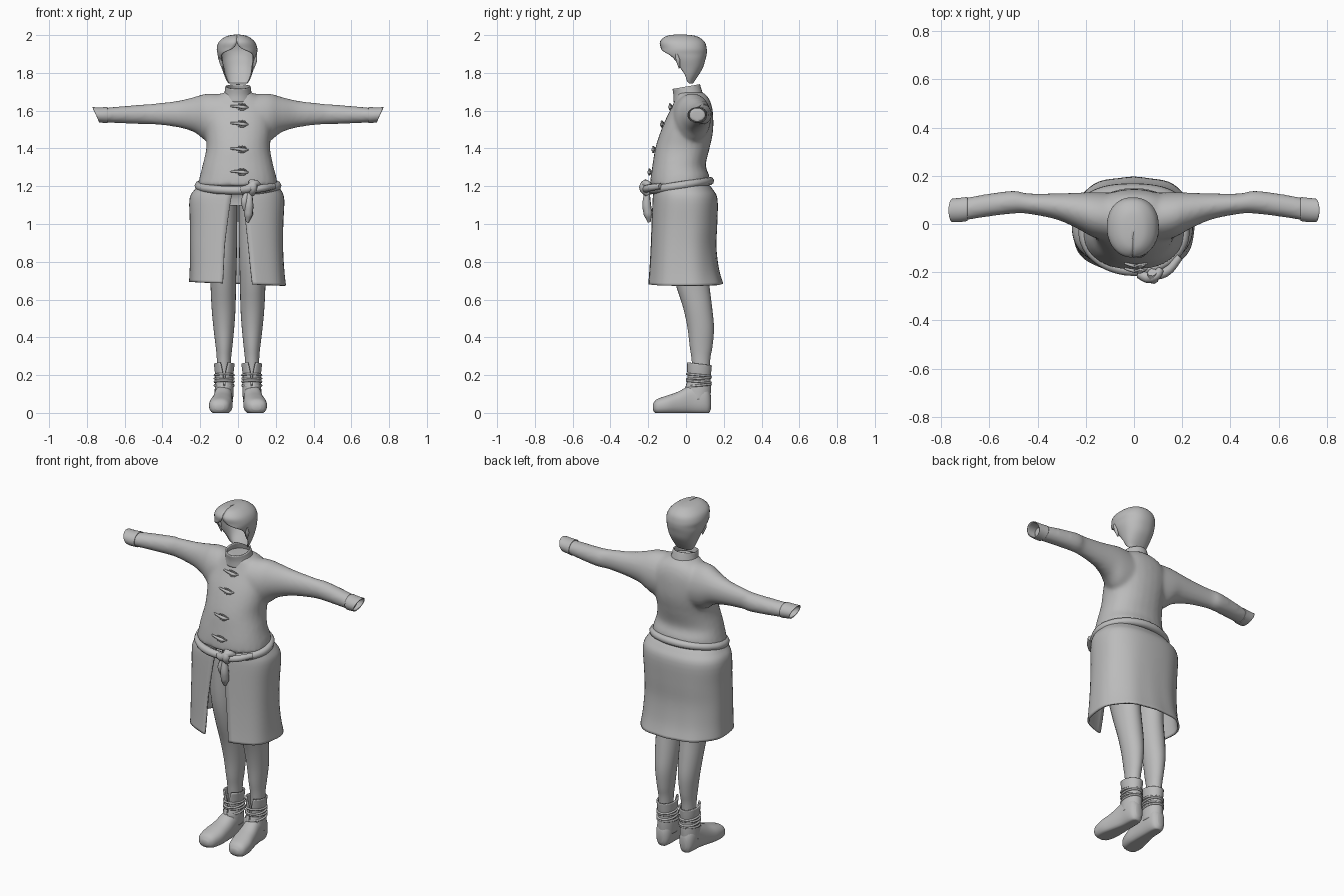
import bpy, bmesh, math
from mathutils import Vector

if "Cube" in bpy.data.objects:
    bpy.data.objects.remove(bpy.data.objects["Cube"])

grey = bpy.data.materials.new("cloth grey")
grey.diffuse_color = (0.5, 0.5, 0.5, 1)
grey.use_nodes = True
grey.node_tree.nodes["Principled BSDF"].inputs["Base Color"].default_value = grey.diffuse_color
H = math.pi / 2


def smooth_rows(rows, steps):
    """Catmull-Rom interpolation between the given section rows."""
    out = []
    for i in range(len(rows) - 1):
        p = [rows[max(i - 1, 0)], rows[i], rows[i + 1], rows[min(i + 2, len(rows) - 1)]]
        for s in range(steps):
            t = s / steps
            out.append([0.5 * (2 * b + (c - a) * t + (2 * a - 5 * b + 4 * c - d) * t * t
                               + (3 * b - a - 3 * c + d) * t ** 3) for a, b, c, d in zip(*p)])
    return out + [list(rows[-1])]


def loft(bm, rows, axis="z", n=28, e=1.0, arc=False, caps=(True, True), steps=4, flip=1, slant=0):
    """Rows are (position, u0, u1, v0, v1[, arc angle]); sections are rounded boxes."""
    rings = []
    rows = smooth_rows(rows, steps)
    for k, r in enumerate(rows):
        pos, u0, u1, v0, v1 = r[:5]
        ring = []
        for i in range(n + (1 if arc else 0)):
            t = -r[5] + (math.pi + 2 * r[5]) * i / n if arc else 2 * math.pi * i / n
            c, s = math.cos(t), math.sin(t)
            u = (u0 + u1) / 2 + (u1 - u0) / 2 * math.copysign(abs(c) ** e, c)
            dv = (v1 - v0) / 2 * math.copysign(abs(s) ** e, s)
            v = (v0 + v1) / 2 + dv
            if axis == "z":
                co = (u, v, pos)
            elif axis == "y":
                co = (u, pos, max(v, 0))
            else:
                co = (flip * (pos + slant * dv * k / (len(rows) - 1)), u, v)
            ring.append(bm.verts.new(co))
        rings.append(ring)
    for a, b in zip(rings, rings[1:]):
        for i in range(n):
            j = i + 1 if arc else (i + 1) % n
            bm.faces.new((a[i], a[j], b[j], b[i]))
    if not arc:
        for ring, cap in zip((rings[0], rings[-1]), caps):
            if cap:
                bm.faces.new(ring)


def finish(name, bm, mirror=False, thick=0, remesh=0):
    bmesh.ops.recalc_face_normals(bm, faces=bm.faces)
    me = bpy.data.meshes.new(name)
    bm.to_mesh(me)
    bm.free()
    ob = bpy.data.objects.new(name, me)
    bpy.context.collection.objects.link(ob)
    me.materials.append(grey)
    bpy.ops.object.select_all(action="DESELECT")
    bpy.context.view_layer.objects.active = ob
    ob.select_set(True)
    bpy.ops.object.shade_smooth_by_angle(angle=math.radians(50))
    if mirror:
        ob.modifiers.new("mirror", "MIRROR").use_mirror_merge = False
    if thick:
        m = ob.modifiers.new("thickness", "SOLIDIFY")
        m.thickness, m.offset = thick, 0
    if remesh:
        m = ob.modifiers.new("blend", "REMESH")
        m.mode, m.voxel_size, m.use_smooth_shade = "VOXEL", remesh, True
        m = ob.modifiers.new("soften", "SMOOTH")
        m.factor, m.iterations = 0.5, 6
    return ob


def tube(name, paths, radius, cyclic=False, mirror=False):
    """Round cord through each path of points; a point may carry its own thickness factor."""
    cu = bpy.data.curves.new(name, "CURVE")
    cu.dimensions, cu.bevel_depth, cu.bevel_resolution = "3D", radius, 2
    cu.resolution_u, cu.use_fill_caps = 4, True
    for path in paths:
        sp = cu.splines.new("BEZIER")
        sp.bezier_points.add(len(path) - 1)
        for bp, p in zip(sp.bezier_points, path):
            bp.co = p[:3]
            bp.radius = p[3] if len(p) > 3 else 1
            bp.handle_left_type = bp.handle_right_type = "AUTO"
        sp.use_cyclic_u = cyclic
    ob = bpy.data.objects.new(name, cu)
    bpy.context.collection.objects.link(ob)
    me = bpy.data.meshes.new_from_object(ob.evaluated_get(bpy.context.evaluated_depsgraph_get()))
    bpy.data.objects.remove(ob)
    bm = bmesh.new()
    bm.from_mesh(me)
    bpy.data.meshes.remove(me)
    return finish(name, bm, mirror)


def oval(cx, cy, cz, rx, ry, tilt, n=16):
    return [(cx + rx * math.cos(2 * math.pi * i / n), cy + ry * math.sin(2 * math.pi * i / n),
             cz + tilt * math.sin(2 * math.pi * i / n)) for i in range(n)]


# Jacket: torso and sleeves blended together
bm = bmesh.new()
loft(bm, [(1.20, -.215, .21, -.19, .12), (1.25, -.203, .203, -.187, .125), (1.31, -.188, .187, -.178, .105),
          (1.40, -.168, .17, -.163, .125), (1.48, -.172, .177, -.138, .142), (1.55, -.18, .18, -.11, .145),
          (1.62, -.17, .17, -.075, .138), (1.67, -.125, .125, -.055, .118), (1.70, -.065, .065, -.05, .085)],
     e=0.9)
arm = [(.10, -.075, .13, 1.42, 1.69), (.17, -.055, .132, 1.44, 1.69), (.23, -.022, .13, 1.485, 1.673),
       (.32, .018, .127, 1.512, 1.652), (.44, .042, .127, 1.527, 1.638), (.50, .043, .138, 1.528, 1.633),
       (.62, .028, .123, 1.533, 1.623), (.715, .012, .105, 1.538, 1.614)]
for side in (1, -1):
    loft(bm, arm, axis="x", flip=side)
finish("jacket", bm, remesh=0.011)

# Open sleeve ends, cut on a slant
bm = bmesh.new()
loft(bm, [(.69, .015, .11, 1.536, 1.617), (.72, .011, .106, 1.538, 1.615), (.752, .01, .103, 1.54, 1.616)],
     axis="x", caps=(False, False), slant=0.45)
finish("sleeve_cuffs", bm, mirror=True, thick=0.005)

# Standing collar, higher at the back
bm = bmesh.new()
loft(bm, [(1.655, -.078, .078, -.062, .088), (1.69, -.068, .068, -.062, .08), (1.725, -.063, .063, -.068, .07)],
     caps=(False, False))
for v in bm.verts:
    v.co.z += 0.17 * v.co.y + 0.002
finish("collar", bm, thick=0.008)

# Hair shell with open face
bm = bmesh.new()
loft(bm, [(2.0, -.02, .01, -.06, .0, H), (1.992, -.06, .05, -.105, .055, H), (1.965, -.098, .085, -.135, .095, H),
          (1.93, -.11, .1, -.132, .107, 1.4), (1.90, -.106, .098, -.13, .107, .72),
          (1.87, -.1, .094, -.1, .1, .58), (1.83, -.085, .083, -.07, .088, .5),
          (1.79, -.071, .071, -.04, .065, .3), (1.76, -.058, .058, -.02, .045, .2),
          (1.745, -.048, .048, .005, .035, .1)], arc=True, n=36, e=0.9)
bmesh.ops.contextual_create(bm, geom=[v for v in bm.verts if v.co.z > 1.9995])
finish("hair", bm, thick=0.005)
# Side locks in front of the ears
tube("side_locks", [[(.093, -.05, 1.9, .6), (.09, -.042, 1.865), (.083, -.035, 1.825, .3)]], 0.012, mirror=True)

# Long coat skirt, split at the front
bm = bmesh.new()
loft(bm, [(1.215, -.195, .195, -.175, .11, H - .05), (1.18, -.225, .222, -.168, .138, H - .06),
          (1.13, -.252, .24, -.172, .162, H - .08), (1.0, -.25, .235, -.178, .16, H - .14),
          (.88, -.25, .234, -.183, .155, H - .19), (.76, -.25, .24, -.19, .168, H - .22),
          (.68, -.253, .248, -.197, .19, H - .24)], arc=True, n=56, e=0.82)
for v in bm.verts:  # soft folds and a slightly uneven hem
    low = max(0, (1.15 - v.co.z) / 0.47)
    f = 1 + 0.012 * low * math.sin(9 * math.atan2(v.co.y, v.co.x))
    v.co.x *= f
    v.co.y *= f
    v.co.z -= low * (0.04 * v.co.x - 0.003)
finish("coat_skirt", bm, thick=0.01)

# Belt, knot and hanging ends
tube("belt", [oval(0, -.033, 1.203, .208, .16, .025)], 0.022, cyclic=True)
tube("belt_knot", [[(.02, -.205, 1.18), (.06, -.222, 1.19, 1.2), (.09, -.215, 1.215), (.11, -.19, 1.2, .8)],
                   [(.075, -.2, 1.225), (.08, -.225, 1.195, 1.2), (.07, -.2, 1.16)],
                   [(.06, -.215, 1.18), (.13, -.2, 1.19), (.19, -.135, 1.2, .8)]], 0.02)
tube("belt_tails", [[(.06, -.205, 1.18, .7), (.058, -.208, 1.1, 1.2), (.055, -.2, 1.05, 1.2), (.05, -.195, 1.01, .4)],
                    [(.05, -.205, 1.17, .7), (.035, -.208, 1.12), (.04, -.2, 1.07, .6)]], 0.02)

# Jacket toggles
bars, loops = [], []
for z, y in ((1.62, -.078), (1.53, -.122), (1.395, -.167), (1.275, -.188)):
    bars.append([(-.04, y + .004, z + .004, .6), (0, y - .006, z + .002), (.03, y - .006, z - .002, 1.3), (.055, y + .004, z - .002, .5)])
    loops.append([(.0, y - .002, z + .012), (.03, y - .008, z + .014), (.045, y - .002, z), (.03, y - .008, z - .014),
                  (.0, y - .002, z - .012)])
tube("toggles", bars, 0.008)
tube("toggle_loops", loops, 0.004)

# Legs
bm = bmesh.new()
loft(bm, [(.15, .04, .11, .04, .122), (.28, .037, .112, .03, .128), (.35, .03, .118, .02, .14),
          (.45, .02, .13, .008, .148), (.56, .013, .14, -.016, .138), (.70, .01, .147, -.06, .122),
          (.85, .006, .16, -.09, .12), (1.1, .003, .17, -.1, .11)])
finish("legs", bm, mirror=True)

# Boots: foot, split shaft and wound ties
bm = bmesh.new()
loft(bm, [(-.176, .075, .12, .015, .045), (-.155, .048, .148, -.005, .072), (-.10, .03, .153, -.01, .092),
          (-.04, .028, .14, -.01, .113), (.03, .028, .126, -.01, .15), (.09, .03, .122, -.01, .15),
          (.118, .04, .112, -.005, .13), (.132, .058, .095, .02, .09)], axis="y", e=0.85)
finish("boot_feet", bm, mirror=True)
bm = bmesh.new()
loft(bm, [(.07, .03, .12, .0, .125, 1.5), (.13, .027, .119, .0, .128, 1.5), (.18, .03, .115, .012, .126, 1.45),
          (.225, .026, .12, .008, .13, 1.35), (.262, .022, .123, .003, .133, 1.15)], arc=True)
for v in bm.verts:  # front flaps stand taller
    if v.co.z > 0.2:
        v.co.z += 0.12 * (0.05 - v.co.y) * (v.co.z - 0.2) / 0.062
finish("boot_shafts", bm, mirror=True, thick=0.008)
tube("boot_ties", [oval(.073, .068, z, .05, .063, t) for z, t in ((.145, .006), (.165, -.005), (.182, .004), (.2, -.006))],
     0.006, cyclic=True, mirror=True)
